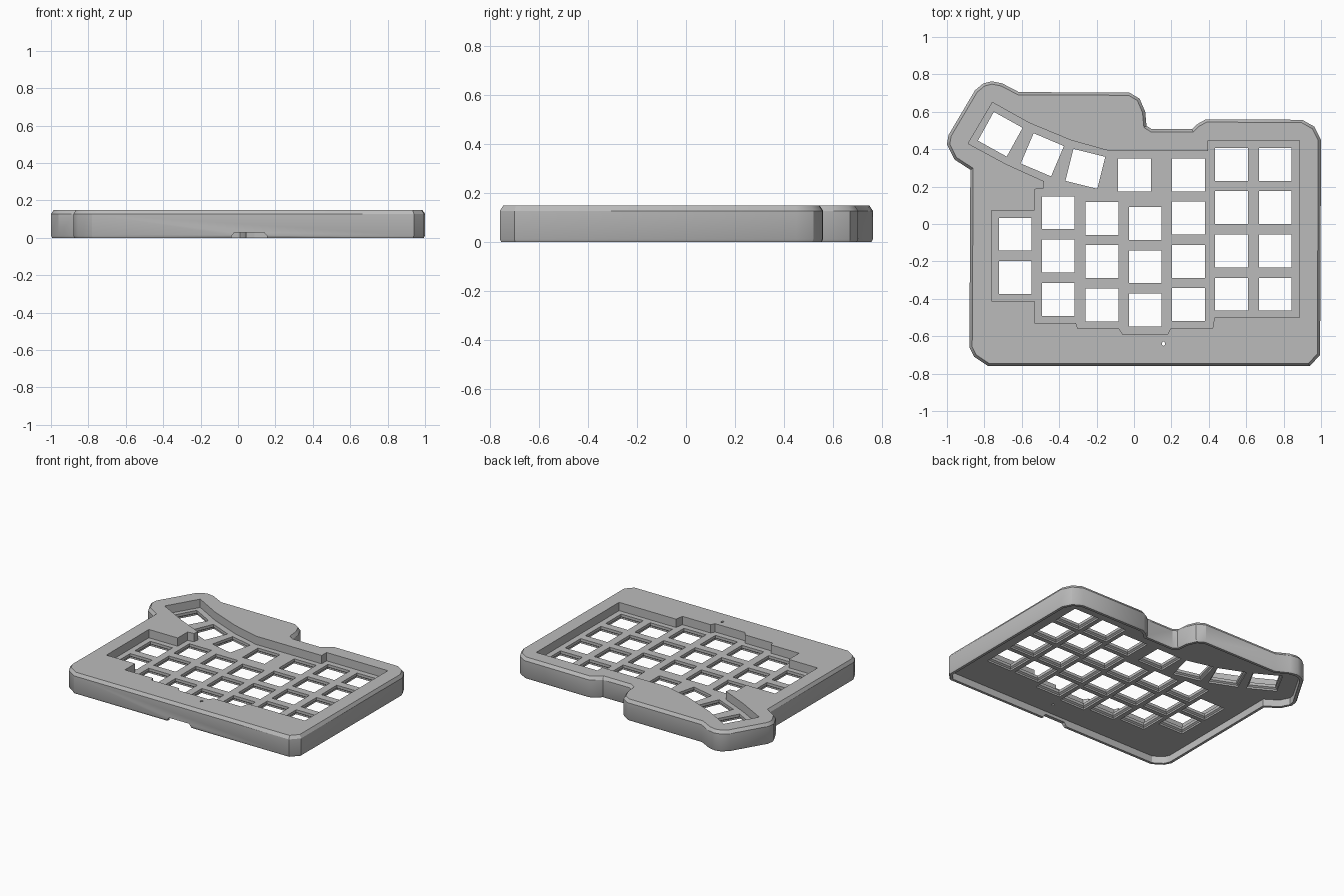
import bpy, bmesh
from math import radians
from mathutils import Matrix, Vector

if "Cube" in bpy.data.objects:
    bpy.data.objects.remove(bpy.data.objects["Cube"])

HEIGHT, FLOOR, UNDERSIDE, WALL = 0.15, 0.09, 0.05, 0.025

grey = bpy.data.materials.new("case_grey")
grey.use_nodes = True
grey.diffuse_color = (0.5, 0.5, 0.5, 1)
grey.node_tree.nodes["Principled BSDF"].inputs["Base Color"].default_value = (0.5, 0.5, 0.5, 1)


def inset(points, d):
    """Offset a closed counter-clockwise outline inwards with mitred corners."""
    pts = [Vector(p) for p in points]
    if sum(a.x * b.y - b.x * a.y for a, b in zip(pts, pts[1:] + pts[:1])) < 0:
        pts.reverse()
    result = []
    for i, p in enumerate(pts):
        a = (p - pts[i - 1]).normalized()
        b = (pts[(i + 1) % len(pts)] - p).normalized()
        na, nb = Vector((-a.y, a.x)), Vector((-b.y, b.x))
        result.append(p + (na + nb) * d / (1 + na.dot(nb)))
    return result


def loft(bm, outline, layers, matrix=Matrix()):
    """Closed solid through (z, inset) layers of one outline."""
    rings = [[bm.verts.new(matrix @ Vector((p.x, p.y, z))) for p in inset(outline, d)]
             for z, d in layers]
    n = len(outline)
    for low, high in zip(rings, rings[1:]):
        for i in range(n):
            j = (i + 1) % n
            bm.faces.new((low[i], low[j], high[j], high[i]))
    bm.faces.new(rings[0][::-1])
    bm.faces.new(rings[-1])


def make_object(name, bm):
    bmesh.ops.recalc_face_normals(bm, faces=bm.faces)
    mesh = bpy.data.meshes.new(name)
    bm.to_mesh(mesh)
    bm.free()
    mesh.materials.append(grey)
    obj = bpy.data.objects.new(name, mesh)
    bpy.context.collection.objects.link(obj)
    return obj


def solid(name, outline, layers, matrix=Matrix()):
    bm = bmesh.new()
    loft(bm, outline, layers, matrix)
    return make_object(name, bm)


# Outer body with chamfered rims
body_outline = [
    (-0.78, -0.76), (0.94, -0.76), (0.995, -0.70), (1.0, 0.45), (0.965, 0.52),
    (0.90, 0.557), (0.385, 0.56), (0.34, 0.535), (0.31, 0.507), (0.095, 0.507),
    (0.067, 0.525), (0.06, 0.60), (0.03, 0.67), (-0.025, 0.703), (-0.615, 0.705),
    (-0.705, 0.752), (-0.76, 0.763), (-0.805, 0.752), (-0.85, 0.715),
    (-0.992, 0.475), (-1.0, 0.425), (-0.96, 0.345), (-0.875, 0.29),
    (-0.88, -0.66), (-0.855, -0.71)]
case = solid("keyboard_case", body_outline,
             [(0, 0.006), (0.012, 0), (0.128, 0), (HEIGHT, 0.015)])

# Hollow underside
cavity = solid("cavity_cutter", body_outline, [(-0.1, WALL), (UNDERSIDE, WALL)])

# Recessed key well
well_outline = [
    (-0.757, 0.65), (-0.56, 0.54), (-0.335, 0.447), (-0.13, 0.39), (0.395, 0.39),
    (0.395, 0.447), (0.885, 0.447), (0.885, -0.5), (0.43, -0.5), (0.42, -0.56),
    (0.195, -0.56), (0.18, -0.59), (-0.06, -0.59), (-0.08, -0.56), (-0.30, -0.56),
    (-0.31, -0.53), (-0.533, -0.53), (-0.533, -0.413), (-0.763, -0.413),
    (-0.763, 0.072), (-0.533, 0.072), (-0.533, 0.185), (-0.485, 0.19),
    (-0.48, 0.228), (-0.683, 0.32), (-0.887, 0.43)]
well = solid("well_cutter", well_outline, [(FLOOR, 0), (0.3, 0)])

# Key openings: straight columns (x, top y, count) and the fanned thumb row
PITCH, HALF = 0.2315, 0.088
columns = [(-0.635, -0.055, 2), (-0.405, 0.06, 3), (-0.17, 0.03, 3), (0.06, 0.003, 3),
           (0.292, 0.263, 4), (0.522, 0.319, 4), (0.755, 0.319, 4)]
keys = [(x, top - PITCH * i, 0) for x, top, count in columns for i in range(count)]
keys += [(0.002, 0.263, 0), (-0.26, 0.295, -14), (-0.49, 0.37, -23), (-0.715, 0.48, -29)]
square = [(-HALF, -HALF), (HALF, -HALF), (HALF, HALF), (-HALF, HALF)]
bm = bmesh.new()
for x, y, angle in keys:
    place = Matrix.Translation((x, y, 0)) @ Matrix.Rotation(radians(angle), 4, 'Z')
    loft(bm, square, [(0.02, -0.012), (UNDERSIDE + 0.012, -0.012),
                      (UNDERSIDE + 0.02, 0), (0.2, 0)], place)
key_holes = make_object("key_hole_cutter", bm)

# Cable notch in the front wall and small reset hole
notch = solid("notch_cutter",
              [(-0.035, -0.02), (0.155, -0.02), (0.155, 0.01), (0.14, 0.028),
               (-0.02, 0.028), (-0.035, 0.01)],
              [(0.715, 0), (0.82, 0)], Matrix.Rotation(radians(90), 4, 'X'))
reset = solid("reset_hole_cutter",
              [(-0.008, -0.006), (0, -0.012), (0.008, -0.006),
               (0.008, 0.006), (0, 0.012), (-0.008, 0.006)],
              [(0.01, 0), (0.2, 0)], Matrix.Translation((0.157, -0.64, 0)))

# Cut everything out of the body
bpy.context.view_layer.objects.active = case
case.select_set(True)
for cutter in (cavity, well, key_holes, notch, reset):
    mod = case.modifiers.new(cutter.name, 'BOOLEAN')
    mod.operation, mod.solver, mod.object = 'DIFFERENCE', 'EXACT', cutter
    bpy.ops.object.modifier_apply(modifier=mod.name)
    bpy.data.objects.remove(cutter)

bpy.ops.object.shade_smooth_by_angle(angle=radians(30))
